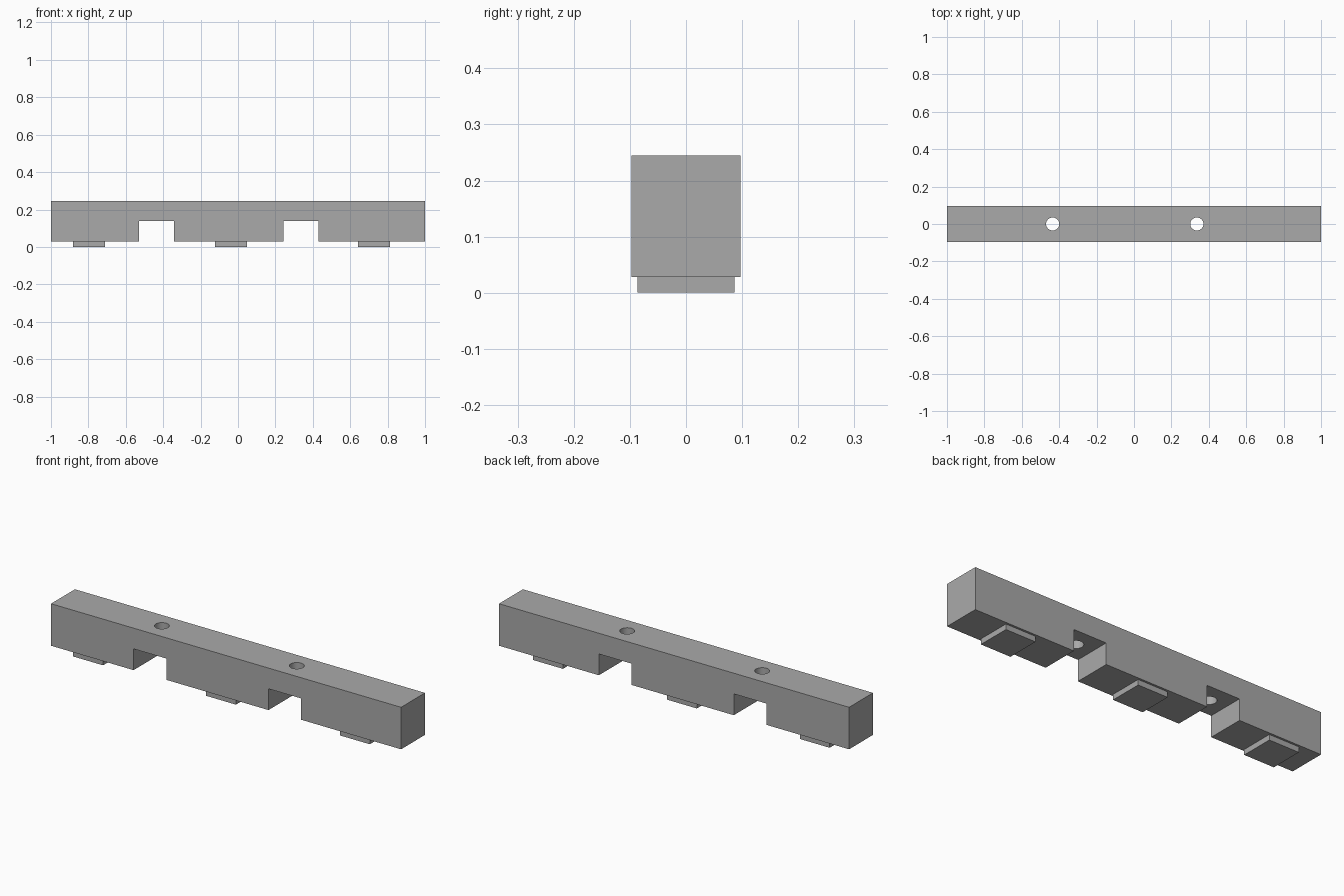
import bpy
import bmesh

cube = bpy.data.objects.get("Cube")
if cube:
    bpy.data.objects.remove(cube, do_unlink=True)

# Single grey finish
grey = bpy.data.materials.new("mid_grey")
grey.use_nodes = True
colour = (0.4, 0.4, 0.4, 1)
grey.diffuse_color = colour
grey.node_tree.nodes["Principled BSDF"].inputs["Base Color"].default_value = colour

HALF_DEPTH = 0.0975
BOTTOM, NOTCH_TOP, TOP = 0.028, 0.138, 0.245
NOTCH_X = (-0.435, 0.336)
NOTCH_HALF = 0.0935
PAD_X = (-0.796, -0.037, 0.728)


def add_object(name, bm):
    bmesh.ops.recalc_face_normals(bm, faces=bm.faces)
    mesh = bpy.data.meshes.new(name)
    bm.to_mesh(mesh)
    bm.free()
    mesh.materials.append(grey)
    obj = bpy.data.objects.new(name, mesh)
    bpy.context.collection.objects.link(obj)
    return obj


def add_block(name, x, size_x, size_y, z0, z1):
    bm = bmesh.new()
    bmesh.ops.create_cube(bm, size=1)
    bmesh.ops.scale(bm, vec=(size_x, size_y, z1 - z0), verts=bm.verts)
    bmesh.ops.translate(bm, vec=(x, 0, (z0 + z1) / 2), verts=bm.verts)
    return add_object(name, bm)


# Notched bar: front profile extruded through its depth
profile = [(-1, TOP), (-1, BOTTOM)]
for x in NOTCH_X:
    left, right = x - NOTCH_HALF, x + NOTCH_HALF
    profile += [(left, BOTTOM), (left, NOTCH_TOP), (right, NOTCH_TOP), (right, BOTTOM)]
profile += [(1, BOTTOM), (1, TOP)]
bm = bmesh.new()
face = bm.faces.new([bm.verts.new((x, -HALF_DEPTH, z)) for x, z in profile])
extruded = bmesh.ops.extrude_face_region(bm, geom=[face])["geom"]
bmesh.ops.translate(bm, vec=(0, 2 * HALF_DEPTH, 0),
                    verts=[v for v in extruded if isinstance(v, bmesh.types.BMVert)])
bar = add_object("notched_bar", bm)

# Screw holes running from the top down into each notch
bm = bmesh.new()
for x in NOTCH_X:
    hole = bmesh.ops.create_cone(bm, cap_ends=True, segments=32,
                                 radius1=0.035, radius2=0.035, depth=0.2)
    bmesh.ops.translate(bm, vec=(x, 0, 0.19), verts=hole["verts"])
cutter = add_object("hole_cutter", bm)
cutter.hide_render = True
cutter.hide_set(True)
cut = bar.modifiers.new("screw_holes", "BOOLEAN")
cut.operation = "DIFFERENCE"
cut.solver = "EXACT"
cut.object = cutter

# Apply the cut, then smooth only the hole walls
bpy.context.view_layer.objects.active = bar
bar.select_set(True)
bpy.ops.object.modifier_apply(modifier=cut.name)
bpy.data.objects.remove(cutter, do_unlink=True)
bpy.ops.object.shade_smooth_by_angle()

# Thin feet under each solid section
for name, x in zip(("right_foot", "middle_foot", "left_foot"), PAD_X):
    add_block(name, x, 0.171, 0.173, 0, BOTTOM)
